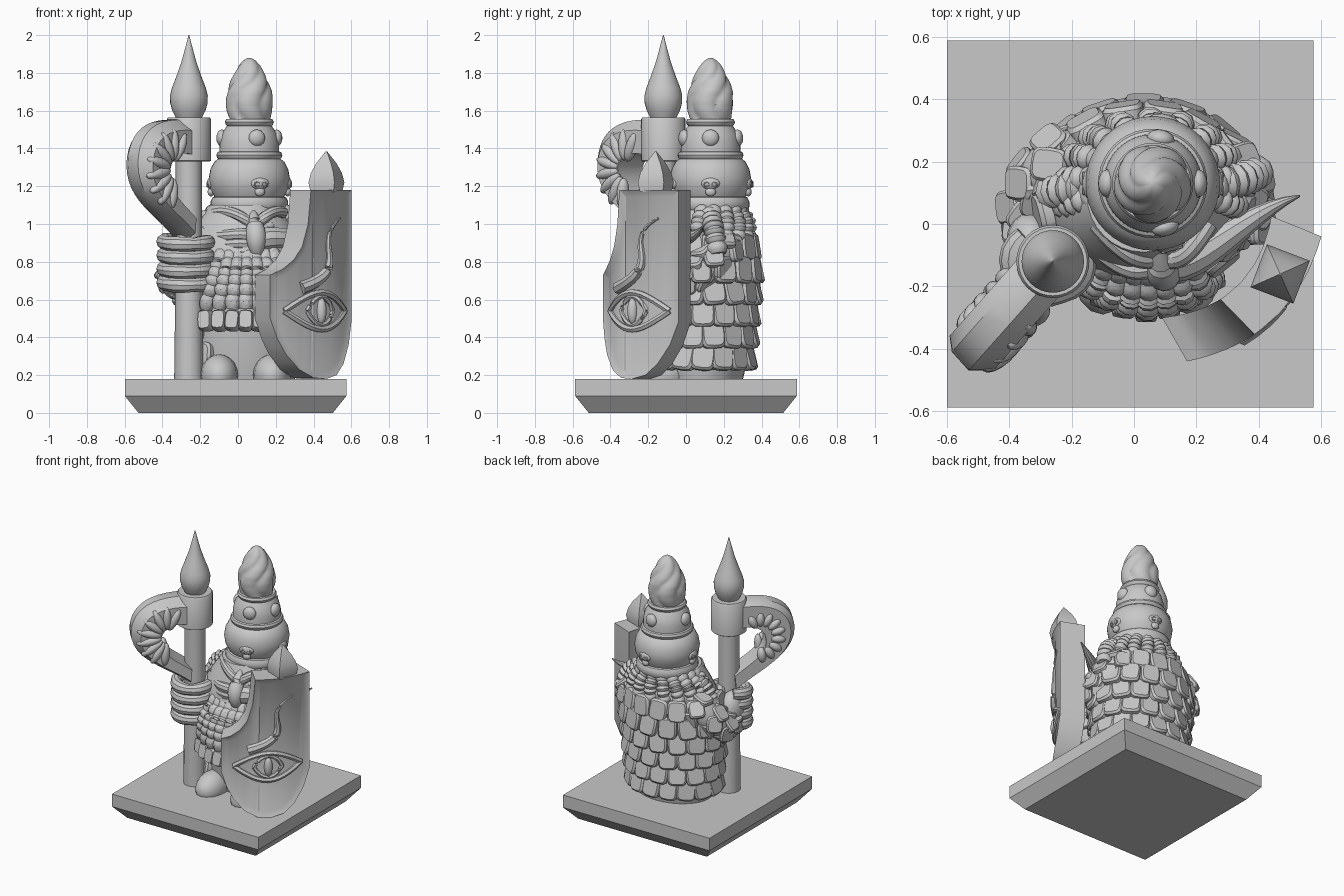
import bpy, bmesh, math, random
from math import sin, cos, pi, tau, radians
from mathutils import Vector as V, Matrix as M
from mathutils.geometry import interpolate_bezier
random.seed(4)
if "Cube" in bpy.data.objects:
    bpy.data.objects.remove(bpy.data.objects["Cube"])
stone = bpy.data.materials.new("stone grey")
stone.use_nodes = True
stone.diffuse_color = (0.58, 0.58, 0.58, 1)
stone.node_tree.nodes["Principled BSDF"].inputs["Base Color"].default_value = stone.diffuse_color
parts, bm = [], bmesh.new()
def finish(name):
    # turn the working geometry into a named part
    bmesh.ops.recalc_face_normals(bm, faces=bm.faces)
    mesh = bpy.data.meshes.new(name)
    bm.to_mesh(mesh)
    bm.clear()
    mesh.materials.append(stone)
    parts.append(bpy.data.objects.new(name, mesh))
    bpy.context.scene.collection.objects.link(parts[-1])
def loft(rings):
    rows = [[bm.verts.new(p) for p in r] for r in rings]
    for a, b in zip(rows, rows[1:]):
        for i in range(len(a)):
            bm.faces.new((a[i - 1], a[i], b[i], b[i - 1]))
    bm.faces.new(rows[0])
    bm.faces.new(rows[-1])
def lathe(name, x, y, profile, n=32, wave=lambda z, a: 1):
    loft([[V((x + r * wave(z, a) * cos(a), y + r * wave(z, a) * sin(a), z))
           for a in (tau * i / n for i in range(n))] for z, r in profile])
    finish(name)
def bez(a, b, c, d, n=13):
    return interpolate_bezier(V(a), V(b), V(c), V(d), n)
def tube(path, radius, n=10):
    rings = []
    for i, p in enumerate(path):
        t = (path[min(i + 1, len(path) - 1)] - path[max(i - 1, 0)]).normalized()
        s = t.cross(V((0.31, 0.12, 0.05)) if abs(t.z) > 0.8 else V((0, 0, 1))).normalized()
        r, w = radius(i / (len(path) - 1)), t.cross(s)
        rings.append([p + r * (s * cos(tau * k / n) + w * sin(tau * k / n)) for k in range(n)])
    loft(rings)
def braid(a, b, sag, r, knots=6):
    # ringed lock of hair
    mid = (V(a) + V(b)) / 2 + V(sag)
    tube(bez(a, mid, mid, b, knots * 4 + 1), lambda t: r * (0.78 + 0.26 * abs(sin(t * knots * pi))))
def ball(pos, size, rot=M()):
    bmesh.ops.create_uvsphere(bm, u_segments=16, v_segments=10, radius=1,
                              matrix=M.Translation(pos) @ rot @ M.Diagonal((*size, 1)))
def plate(pos, normal, w=0.13, h=0.15, t=0.045):
    # rounded armour scale, lower edge kicked outward
    y = normal.normalized()
    x = y.cross(V((0, 0, 1))).normalized()
    at = M.Translation(pos) @ M((x, y, x.cross(y))).transposed().to_4x4() @ M.Rotation(
        random.uniform(0.12, 0.26), 4, 'X') @ M.Rotation(random.uniform(-0.12, 0.12), 4, 'Y')
    shape = [[math.copysign(abs(c) ** 0.5, c) / 2 for c in (cos(tau * k / 16), sin(tau * k / 16))] for k in range(16)]
    loft([[at @ V((w * s * u, d * t, h * s * v)) for u, v in shape] for d, s in ((-0.5, 1), (0.2, 1), (0.5, 0.84))])
def interp(table, t):
    for a, b in zip(table, table[1:]):
        if t <= b[0]:
            return V(a).lerp(V(b), (t - a[0]) / (b[0] - a[0]))
    return table[-1]
# Plinth
loft([[V((-0.0125 + s * i, s * j, z)) for i, j in ((-1, -1), (1, -1), (1, 1), (-1, 1))]
      for s, z in ((0.515, 0), (0.587, 0.09), (0.587, 0.18))])
finish("plinth")
# Robe: stacked ellipses, covered with rows of scales
robe = [(0.17, 0.27, 0.21), (0.3, 0.3, 0.24), (0.55, 0.32, 0.26), (0.8, 0.345, 0.28),
        (0.92, 0.3, 0.25), (1.0, 0.25, 0.22), (1.1, 0.18, 0.18)]
def robe_point(z, a):
    _, rx, ry = interp(robe, z)
    return V((0.03 + rx * cos(a), 0.09 + ry * sin(a), z)), V((cos(a) / rx, sin(a) / ry, 0)).normalized()
loft([[robe_point(z, tau * i / 32)[0] for i in range(32)] for z, _, _ in robe])
finish("robe")
for row in range(6):
    for i in range(16):
        p, n = robe_point(0.3 + row * 0.115, tau * (i + row % 2 / 2) / 16)
        if n.y > -0.85:
            plate(p + n * 0.016, n)
finish("robe_scales")
# Arms with scaled sleeves
for name, path in (
        ("right_arm", bez((-0.18, 0.2, 0.88), (-0.33, 0.16, 0.82), (-0.34, 0.03, 0.62), (-0.3, -0.08, 0.76))),
        ("left_arm", bez((0.25, 0.18, 0.88), (0.35, 0.15, 0.8), (0.34, 0.05, 0.7), (0.34, -0.06, 0.72)))):
    tube(path, lambda t: 0.11 - 0.03 * t, 16)
    for j in range(1, 11, 3):
        axis = (path[j + 1] - path[j - 1]).normalized()
        side = axis.cross(V((0, 0, 1))).normalized()
        for a in (tau * (k + j % 2 / 2) / 7 for k in range(7)):
            n = side * cos(a) + axis.cross(side) * sin(a)
            if abs(n.z) < 0.95:
                plate(path[j] + n * (0.11 - 0.003 * j), n, 0.11, 0.12, 0.035)
    finish(name)
# Boots
for x in (-0.1, 0.18):
    ball((x, -0.14, 0.2), (0.1, 0.15, 0.11))
finish("boots")
# Head, brows, cheeks, nose, moustache
ball((0.06, 0.1, 0.97), (0.2, 0.2, 0.19))
for s in (-1, 1):
    tube(bez((0.085 + s * 0.02, -0.11, 1.0), (0.08 + s * 0.07, -0.13, 1.05),
             (0.07 + s * 0.12, -0.08, 1.08), (0.06 + s * 0.18, 0, 1.06)), lambda t: 0.03)
    ball((0.08 + s * 0.08, -0.075, 0.99), (0.035, 0.03, 0.022))
    ball((0.07 + s * 0.11, -0.06, 0.93), (0.07, 0.05, 0.04))
finish("head")
tube(bez((0.08, -0.08, 1.06), (0.09, -0.14, 1.0), (0.1, -0.2, 0.92), (0.1, -0.14, 0.81)),
     lambda t: 0.018 + 0.036 * sin(pi * t ** 1.2), 14)
finish("nose")
for z in (0.93, 0.885, 0.84):
    tube(bez((0.07, -0.12, z), (0, -0.19, z + 0.04), (-0.1, -0.1, z - 0.03), (-0.18, -0.02, z + 0.04)),
         lambda t: 0.038 - 0.012 * t)
tube(bez((0.1, -0.12, 0.91), (0.2, -0.15, 0.95), (0.36, 0.04, 0.88), (0.53, 0.09, 0.99)),
     lambda t: 0.065 - 0.061 * t ** 2)
finish("moustache")
# Beard and hair locks
ball((0.05, -0.06, 0.72), (0.2, 0.16, 0.2))
for k in (i / 3 for i in range(-3, 4)):
    x, y = 0.04 + 0.21 * k, -0.27 + 0.1 * k * k
    braid((0.05 + 0.13 * k, -0.11, 0.86), (x, y, 0.55), (0, -0.08, 0.02), 0.042)
    plate(V((x, y, 0.49)), V((0.4 * k, -1, 0)), 0.078, 0.11, 0.07)
finish("beard")
for i in range(11):
    c, s = cos(0.364 * i - 0.25), sin(0.364 * i - 0.25)
    braid((0.06 + 0.17 * c, 0.13 + 0.15 * s, 1.08), (0.05 + 0.29 * c, 0.11 + 0.22 * s, 0.91),
          (0.03 * c, 0.03 * s, 0.02), 0.043, 5)
braid((0.24, 0.12, 1.05), (0.4, 0.17, 0.84), (0.04, 0, 0.05), 0.055, 7)
braid((-0.12, 0.12, 1.03), (-0.27, 0.1, 0.9), (-0.04, 0, 0.04), 0.055)
finish("hair_braids")
# Tiered helmet with knobs and skulls
hx, hy = 0.06, 0.13
lathe("helmet", hx, hy, [
    (1.07, 0.15), (1.075, 0.195), (1.09, 0.205), (1.12, 0.205), (1.14, 0.195), (1.145, 0.185), (1.19, 0.208),
    (1.24, 0.215), (1.29, 0.206), (1.33, 0.185), (1.345, 0.165), (1.35, 0.17), (1.365, 0.175), (1.38, 0.168),
    (1.385, 0.158), (1.43, 0.157), (1.48, 0.145), (1.52, 0.118), (1.525, 0.124), (1.54, 0.13), (1.555, 0.122)], 40)
for angle in (-74, 0, 80, 180):
    rot = M.Rotation(radians(angle), 4, 'Z')
    at = M.Translation((hx, hy, 0)) @ rot
    ball(at @ V((0.145, 0, 1.455)), (0.03, 0.045, 0.045), rot)
    ball(at @ V((0.203, 0, 1.215)), (0.022, 0.05, 0.033), rot)
    ball(at @ V((0.203, 0, 1.17)), (0.018, 0.028, 0.024), rot)
    for s in (-1, 1):
        tube([at @ V((0.221, s * 0.02 + 0.014 * cos(t), 1.21 + 0.013 * sin(t)))
              for t in (tau * i / 10 for i in range(11))], lambda t: 0.005, 6)
finish("helmet_knobs_and_skulls")
# Twisted flame crest
crest = [(1.55, 0.105), (1.6, 0.118), (1.65, 0.122), (1.7, 0.116), (1.75, 0.1), (1.8, 0.077),
         (1.84, 0.055), (1.865, 0.033), (1.88, 0.008)]
lathe("flame_crest", hx, hy, [interp(crest, 1.55 + 0.0137 * i) for i in range(25)], 48,
      lambda z, a: 0.9 + 0.14 * abs(sin(2.5 * a + 2.5 * sin((z - 1.5) * 12))) ** 0.6)
# Polearm: shaft, socket, spear tip
sx, sy = -0.26, -0.12
lathe("shaft", sx, sy, [(0.17, 0.078), (0.5, 0.074), (0.9, 0.07), (1.4, 0.07)], 12)
lathe("socket", sx, sy, [(1.33, 0.11), (1.335, 0.117), (1.555, 0.117), (1.565, 0.11)])
lathe("spear_tip", sx, sy, [(1.56, 0.068), (1.6, 0.088), (1.64, 0.099), (1.68, 0.1), (1.72, 0.09),
                            (1.78, 0.067), (1.86, 0.039), (1.93, 0.02), (2.0, 0.002)])
# Crescent blade, leaning forward, with teeth on both faces
frame = M(((-0.74, -0.67, 0), (0.67, -0.74, 0), (0, 0, 1))).transposed().to_4x4()
def blade(s, z, w):
    return V((sx, sy, 0)) + frame @ V((s, w + 0.11 * s, z))
outer = bez((0.05, 1.55), (0.36, 1.57), (0.43, 1.44), (0.435, 1.32)) + \
    bez((0.435, 1.32), (0.43, 1.12), (0.2, 1.05), (0.04, 0.92))[1:]
inner = bez((0.03, 1.36), (0.16, 1.4), (0.24, 1.35), (0.24, 1.26)) + \
    bez((0.24, 1.26), (0.24, 1.16), (0.13, 1.11), (0.03, 1.03))[1:]
loft([[blade(*o, 0.03), blade(*o, -0.05), blade(*o.lerp(i, 0.15), -0.09), blade(*i, -0.09),
       blade(*i, 0.09), blade(*o.lerp(i, 0.3), 0.09)] for o, i in zip(outer, inner)])
finish("crescent_blade")
for w, size in ((-0.075, 0.055), (0.075, 0.085)):
    for a in (radians(115 - 25 * i) for i in range(9)):
        ball(blade(0.2 + 0.12 * cos(a), 1.29 + 0.13 * sin(a), w), (size, 0.035, 0.03),
             frame @ M.Rotation(-a, 4, 'Y'))
finish("blade_teeth")
# Right hand gripping the shaft
for z in (0.69, 0.762, 0.834, 0.906):
    tube([V((sx - 0.015 + 0.115 * cos(a), sy + 0.105 * sin(a), z + 0.015 * sin(a)))
          for a in (radians(130 + 16 * k) for k in range(16))], lambda t: 0.036 + 0.007 * abs(sin(3 * pi * t)))
ball((-0.33, -0.06, 0.8), (0.08, 0.1, 0.13))
finish("right_hand")
# Curved shield with an inset face
face = V((0.68, -0.73, 0))
def bent(u, z, d):
    return V((0.17, -0.44, z)).lerp(V((0.6, -0.04, z)), u) + face * (0.36 * u * (1 - u) + d)
top = [(0, 0.73), (0.1, 0.76), (0.2, 0.81), (0.28, 0.88), (0.34, 1.0), (0.37, 1.18), (1, 1.18)]
low = [(0, 0.5), (0.06, 0.39), (0.13, 0.31), (0.25, 0.23), (0.4, 0.185), (0.55, 0.18), (0.7, 0.2),
       (0.82, 0.26), (0.93, 0.36), (1, 0.48)]
rings = []
for u in sorted({p[0] for p in top + low}):
    a, b, thick = interp(low, u)[1], interp(top, u)[1], V((-0.08, 0.14, 0)).lerp(V((-0.16, 0.065, 0)), u)
    rings.append([bent(u, a, 0), bent(u, b, 0), bent(u, b, 0) + thick, bent(u, a, 0) + thick])
loft(rings)
bmesh.ops.recalc_face_normals(bm, faces=bm.faces)
front = [f for f in bm.faces if f.normal.dot(face) > 0.75 and abs(f.normal.z) < 0.1]
bmesh.ops.inset_region(bm, faces=front, thickness=0.035, depth=-0.022, use_even_offset=True)
finish("shield")
# Shield emblem: lidded eye with a rising serpent
for s in (-1, 1):
    for half, tall, r in ((0.38, 0.13, 0.018), (0.16, 0.1, 0.014)):
        tube([bent(*p, -0.022) for p in bez((0.52 - half, 0.54), (0.45, 0.54 + s * tall), (0.59, 0.54 + s * tall),
                                            (0.52 + half, 0.54))], lambda t: r, 6)
ball(bent(0.52, 0.54, -0.02), (0.028, 0.028, 0.07))
tube([bent(*p, -0.022) for p in bez((0.3, 0.66), (0.95, 0.78), (0.35, 0.9), (0.8, 1.03), 21)],
     lambda t: 0.035 - 0.029 * t, 8)
finish("shield_emblem")
# Four-sided spike on the shield
lathe("shield_spike", 0.468, -0.16, [(1.17, 0.092), (1.22, 0.104), (1.27, 0.09), (1.32, 0.06), (1.385, 0.004)], 4)
parts[-1].data.transform(M.Translation((0.468, -0.16, 0)) @ M.Rotation(0.42, 4, 'Z') @ M.Translation((-0.468, 0.16, 0)))
bpy.ops.object.select_all(action='DESELECT')
for ob in parts:
    ob.select_set(True)
bpy.context.view_layer.objects.active = parts[0]
bpy.ops.object.shade_smooth_by_angle(angle=radians(35))
bm.free()
